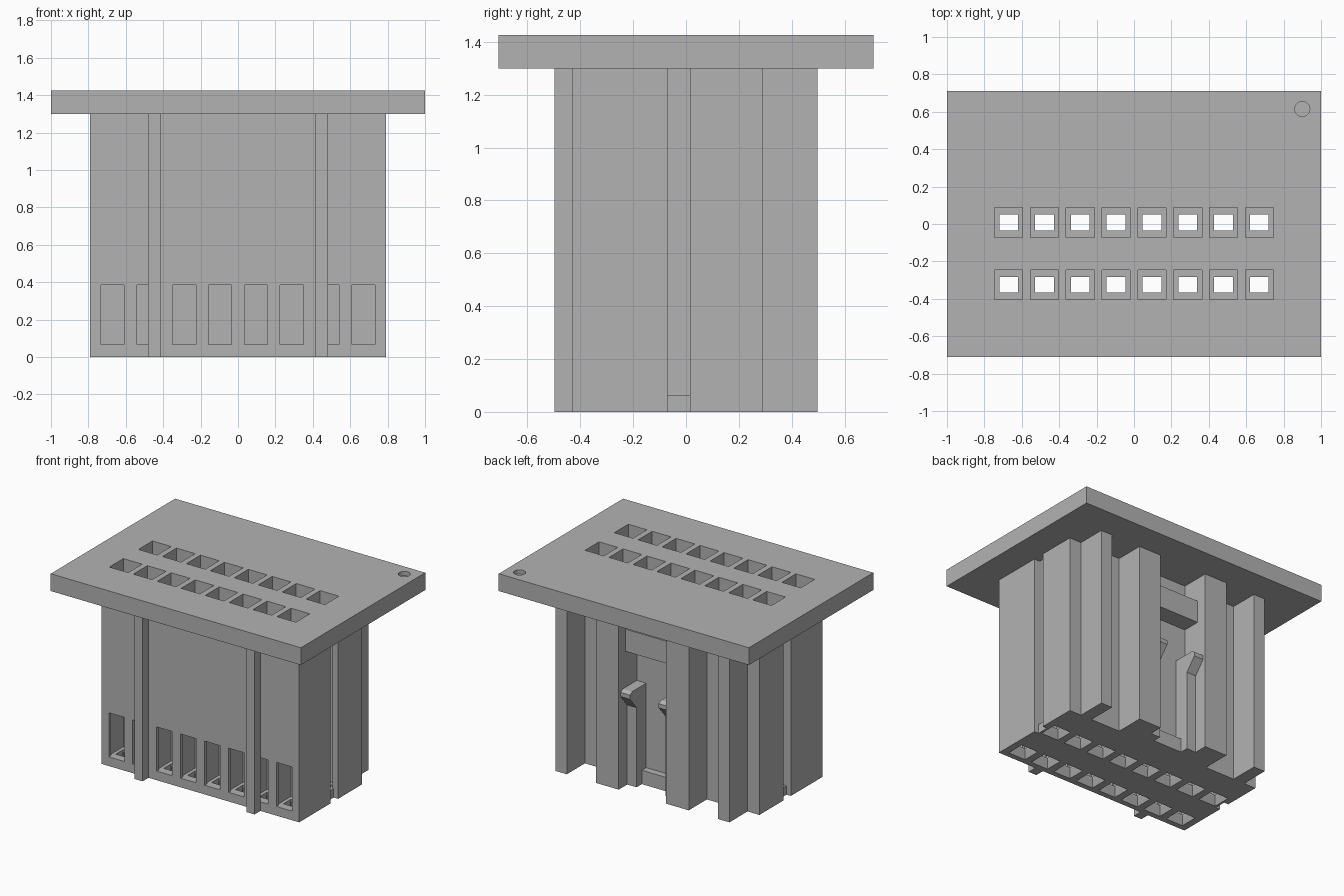
import bpy
import bmesh
from mathutils import Vector

cube = bpy.data.objects.get("Cube")
if cube:
    bpy.data.objects.remove(cube, do_unlink=True)

GREY = (0.45, 0.45, 0.45, 1)
mat = bpy.data.materials.new("grey plastic")
mat.use_nodes = True
mat.diffuse_color = GREY
mat.node_tree.nodes["Principled BSDF"].inputs["Base Color"].default_value = GREY


def finish(name, bm):
    bmesh.ops.recalc_face_normals(bm, faces=bm.faces)
    mesh = bpy.data.meshes.new(name)
    bm.to_mesh(mesh)
    bm.free()
    mesh.materials.append(mat)
    obj = bpy.data.objects.new(name, mesh)
    bpy.context.collection.objects.link(obj)
    return obj


def extrude(bm, points, offset):
    """Close a profile and extrude it into a solid."""
    face = bm.faces.new([bm.verts.new(p) for p in points])
    new = bmesh.ops.extrude_face_region(bm, geom=[face])["geom"]
    verts = [v for v in new if isinstance(v, bmesh.types.BMVert)]
    bmesh.ops.translate(bm, verts=verts, vec=Vector(offset))


def add_box(bm, x, y, z):
    extrude(bm, [(x[0], y[0], z[0]), (x[1], y[0], z[0]),
                 (x[1], y[1], z[0]), (x[0], y[1], z[0])], (0, 0, z[1] - z[0]))


def box(name, x, y, z):
    bm = bmesh.new()
    add_box(bm, x, y, z)
    return finish(name, bm)


def cut(obj, cutter):
    mod = obj.modifiers.new("cut", 'BOOLEAN')
    mod.operation = 'DIFFERENCE'
    mod.solver = 'EXACT'
    mod.object = cutter
    cutter.hide_render = True


def bake(obj):
    """Apply the cuts."""
    graph = bpy.context.evaluated_depsgraph_get()
    mesh = bpy.data.meshes.new_from_object(obj.evaluated_get(graph))
    obj.modifiers.clear()
    obj.data = mesh


TOP, PLATE = 1.3, 1.425
columns = [(i - 3.5) * 0.1915 for i in range(8)]
rows = [-0.325, 0.008]

# Terminal cavities, funnels under them, and front windows
cav, fun, win = bmesh.new(), bmesh.new(), bmesh.new()
for cx in columns:
    add_box(win, (cx - 0.062, cx + 0.062), (-0.5, -0.33), (0.066, 0.385))
    for cy in rows:
        add_box(cav, (cx - 0.075, cx + 0.075), (cy - 0.08, cy + 0.08), (0.065, 1.6))
        rings = []
        for z, hx, hy in [(-0.01, 0.073, 0.07), (0.05, 0.05, 0.042), (0.08, 0.05, 0.042)]:
            rings.append([fun.verts.new((cx + sx * hx, cy + sy * hy, z))
                          for sx, sy in [(-1, -1), (1, -1), (1, 1), (-1, 1)]])
        for low, high in zip(rings, rings[1:]):
            for i in range(4):
                j = (i + 1) % 4
                fun.faces.new([low[i], low[j], high[j], high[i]])
        fun.faces.new(rings[0])
        fun.faces.new(rings[-1])
cavities = finish("cavity_cutter", cav)
funnels = finish("funnel_cutter", fun)
windows = finish("window_cutter", win)

# Grooves up both sides, opening into the end cavities above their floor
low, high = bmesh.new(), bmesh.new()
for s in (-1, 1):
    add_box(low, sorted((s * 0.755, s * 0.9)), (-0.07, 0.015), (-0.1, 1.4))
    add_box(high, sorted((s * 0.73, s * 0.9)), (-0.07, 0.015), (0.065, 1.4))
grooves = [finish("groove_cutter", low), finish("deep_groove_cutter", high)]

# Main housing with the rear ribs in one mirrored outline
half = [(0.79, -0.43), (0.79, 0.29), (0.695, 0.29), (0.695, 0.497), (0.605, 0.497),
        (0.605, 0.29), (0.37, 0.29), (0.37, 0.497), (0.19, 0.497), (0.19, 0.29)]
outline = half + [(-x, y) for x, y in reversed(half)]
bm = bmesh.new()
extrude(bm, [(x, y, 0) for x, y in outline], (0, 0, TOP))
housing = finish("housing", bm)
for cutter in [cavities, funnels, windows] + grooves:
    cut(housing, cutter)

# Top flange with a round marker dimple
flange = box("flange", (-1, 1), (-0.71, 0.71), (TOP, PLATE))
bm = bmesh.new()
bmesh.ops.create_cone(bm, cap_ends=True, segments=32, radius1=0.04, radius2=0.04, depth=0.1)
bmesh.ops.translate(bm, verts=bm.verts, vec=(0.9, 0.615, PLATE + 0.02))
dimple = finish("dimple_cutter", bm)
cut(flange, cavities)
cut(flange, dimple)

for obj in (housing, flange):
    bake(obj)
for cutter in [cavities, funnels, windows, dimple] + grooves:
    bpy.data.objects.remove(cutter, do_unlink=True)

# Front guide ribs and rear latch arms with hooks
hook = [(0.29, 0), (0.40, 0), (0.40, 0.575), (0.476, 0.665),
        (0.476, 0.695), (0.45, 0.71), (0.29, 0.71)]
for side, s in (("left", 1), ("right", -1)):
    box(side + "_guide_rib", sorted((s * 0.415, s * 0.48)), (-0.497, -0.43), (0, TOP))
    bm = bmesh.new()
    extrude(bm, [(s * 0.115, y, z) for y, z in hook], (s * 0.075, 0, 0))
    finish(side + "_latch_arm", bm)

# Rear stop block and bottom lip between the arms
box("latch_stop", (-0.19, 0.19), (0.29, 0.42), (0.97, 1.13))
box("latch_lip", (-0.115, 0.115), (0.29, 0.34), (0, 0.1))
